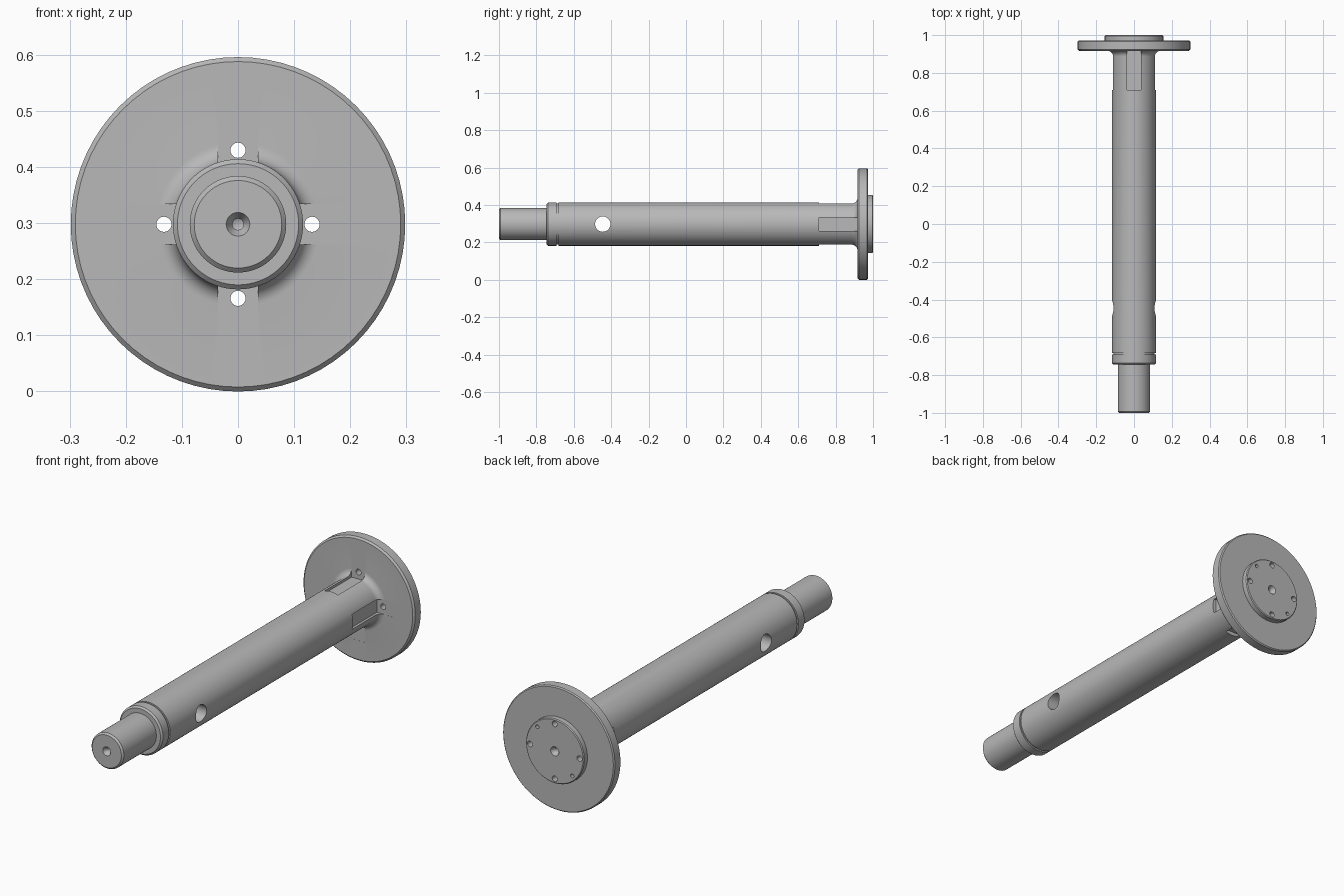
import bpy, bmesh, math
from mathutils import Vector, Matrix

if "Cube" in bpy.data.objects:
    bpy.data.objects.remove(bpy.data.objects["Cube"], do_unlink=True)

AXIS_Z = 0.298
SHAFT_R = 0.116
FACE_Y = 0.917
FILLET = 0.03
HOLE_R = 0.132   # bolt circle radius

steel = bpy.data.materials.new("plain grey steel")
steel.use_nodes = True
grey = (0.48, 0.48, 0.48, 1)
steel.diffuse_color = grey
steel.node_tree.nodes["Principled BSDF"].inputs["Base Color"].default_value = grey


def make_object(name, bm):
    bmesh.ops.recalc_face_normals(bm, faces=bm.faces[:])
    mesh = bpy.data.meshes.new(name)
    bm.to_mesh(mesh)
    bm.free()
    mesh.materials.append(steel)
    obj = bpy.data.objects.new(name, mesh)
    bpy.context.collection.objects.link(obj)
    return obj


def lathe(name, profile, steps=72):
    """Turn (y, radius) points around the shaft axis."""
    bm = bmesh.new()
    verts = [bm.verts.new((r, y, 0)) for y, r in profile]
    edges = [bm.edges.new(pair) for pair in zip(verts, verts[1:])]
    bmesh.ops.spin(bm, geom=verts + edges, cent=(0, 0, 0), axis=(0, 1, 0),
                   angle=math.tau, steps=steps, use_merge=True)
    bmesh.ops.remove_doubles(bm, verts=bm.verts[:], dist=1e-5)
    bmesh.ops.translate(bm, verts=bm.verts[:], vec=(0, 0, AXIS_Z))
    return make_object(name, bm)


def cut(target, bm):
    """Subtract a cutter from the target and discard it."""
    cutter = make_object("cutter", bm)
    cutter.hide_render = True
    mod = target.modifiers.new("cut", 'BOOLEAN')
    mod.operation = 'DIFFERENCE'
    mod.solver = 'EXACT'
    mod.object = cutter
    bpy.context.view_layer.objects.active = target
    bpy.ops.object.modifier_apply(modifier=mod.name)
    bpy.data.objects.remove(cutter, do_unlink=True)


def drill(target, centre, axis, radius, length):
    bm = bmesh.new()
    turn = Vector((0, 0, 1)).rotation_difference(Vector(axis)).to_matrix().to_4x4()
    bmesh.ops.create_cone(bm, cap_ends=True, segments=32, radius1=radius,
                          radius2=radius, depth=length,
                          matrix=Matrix.Translation(centre) @ turn)
    cut(target, bm)


# Profile: centre drill, journal, shoulder, groove, body, fillet, flange, spigot
front = [(-0.94, 0), (-0.945, 0.01), (-0.98, 0.01), (-1, 0.021),
         (-1, 0.078), (-0.992, 0.086), (-0.745, 0.086),
         (-0.745, 0.108), (-0.737, SHAFT_R)]
groove = [(-0.692, SHAFT_R), (-0.692, 0.109), (-0.682, 0.109), (-0.682, SHAFT_R)]
fillet = [(FACE_Y - FILLET * (1 - math.sin(a)), SHAFT_R + FILLET * (1 - math.cos(a)))
          for a in (i * math.pi / 16 for i in range(9))]
rear = [(FACE_Y, 0.29), (FACE_Y + 0.008, 0.298), (0.967, 0.298), (0.972, 0.293),
        (0.972, 0.155), (0.996, 0.155), (1, 0.151),
        (1, 0.022), (0.98, 0.011), (0.945, 0.011), (0.94, 0)]
shaft = lathe("flanged_shaft", front + groove + fillet + rear)

# Cross hole through the body
drill(shaft, (0, -0.445, AXIS_Z), (1, 0, 0), 0.041, 0.5)

# Four clearance slots, each leading to a bolt hole through the flange
for i in range(4):
    angle = i * math.pi / 2
    spin = Matrix.Translation((0, 0, AXIS_Z)) @ Matrix.Rotation(angle, 4, 'Y')
    bm = bmesh.new()
    bmesh.ops.create_cube(bm, size=1)
    bmesh.ops.scale(bm, vec=(0.072, FACE_Y - 0.71, 0.1), verts=bm.verts[:])
    bmesh.ops.translate(bm, vec=(0, (FACE_Y + 0.71) / 2 + 0.0005, 0.148), verts=bm.verts[:])
    bm.transform(spin)
    cut(shaft, bm)
    drill(shaft, spin @ Vector((0, 0.96, HOLE_R)), (0, 1, 0), 0.0135, 0.14)

# Two small blind dowel holes in the spigot face
for side in (1, -1):
    offset = side * HOLE_R * math.sqrt(0.5)
    drill(shaft, (offset, 1, AXIS_Z + offset), (0, 1, 0), 0.009, 0.08)

bpy.ops.object.select_all(action='DESELECT')
shaft.select_set(True)
bpy.context.view_layer.objects.active = shaft
bpy.ops.object.shade_smooth_by_angle(angle=math.radians(28))
